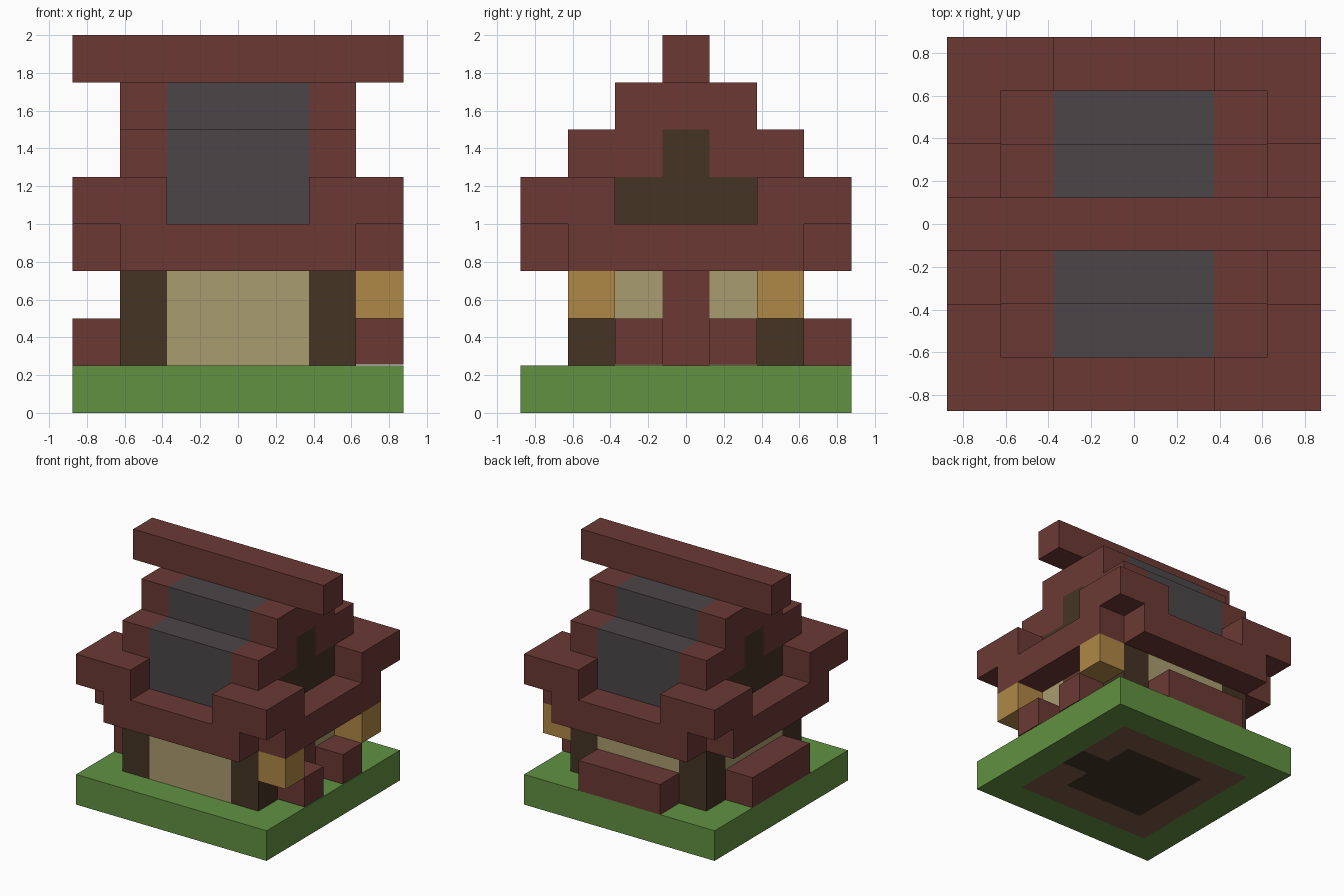
import bpy
import bmesh
from mathutils import Vector

CELL = 0.25  # every part sits on a cubic grid

cube = bpy.data.objects.get("Cube")
if cube:
    bpy.data.objects.remove(cube, do_unlink=True)


def material(name, r, g, b):
    """Flat material from 0-255 display values."""
    linear = [((c / 255 + 0.055) / 1.055) ** 2.4 for c in (r, g, b)] + [1]
    mat = bpy.data.materials.new(name)
    mat.use_nodes = True
    mat.diffuse_color = linear
    mat.node_tree.nodes["Principled BSDF"].inputs["Base Color"].default_value = linear
    return mat


RED = material("red brick", 107, 57, 52)
SLATE = material("slate grey", 75, 70, 73)
PLASTER = material("beige plaster", 170, 156, 112)
WOOD = material("dark wood", 69, 52, 36)
GOLD = material("golden lantern", 176, 136, 70)
GRASS = material("grass green", 98, 145, 66)
DIRT = material("dirt brown", 124, 91, 71)


def make_object(name, bm, *mats):
    mesh = bpy.data.meshes.new(name)
    bm.to_mesh(mesh)
    bm.free()
    for mat in mats:
        mesh.materials.append(mat)
    obj = bpy.data.objects.new(name, mesh)
    bpy.context.collection.objects.link(obj)
    return obj


def box(name, mat, x, y, z, mirror=""):
    """Box from (min, max) ranges in cells, mirrored over the named axes."""
    bm = bmesh.new()
    bmesh.ops.create_cube(bm, size=1)
    for v in bm.verts:
        v.co = Vector([(r[0] if c < 0 else r[1]) * CELL
                       for c, r in zip(v.co, (x, y, z))])
    obj = make_object(name, bm, mat)
    if mirror:
        mod = obj.modifiers.new("Mirror", "MIRROR")
        mod.use_axis = ["x" in mirror, "y" in mirror, False]
        mod.use_mirror_merge = False
    return obj


HALF, INNER, WALL, EDGE = 0.5, 1.5, 2.5, 3.5
CORE, BODY, FULL = (-INNER, INNER), (-WALL, WALL), (-EDGE, EDGE)
MID, POST, OUT, DOOR = (HALF, INNER), (INNER, WALL), (WALL, EDGE), (-HALF, HALF)

# Lawn slab with dirt and floor showing on the underside
bm = bmesh.new()
bmesh.ops.create_grid(bm, x_segments=7, y_segments=7, size=EDGE * CELL)
solid = bmesh.ops.extrude_face_region(bm, geom=bm.faces[:])
bmesh.ops.translate(bm, vec=(0, 0, CELL),
                    verts=[g for g in solid["geom"] if isinstance(g, bmesh.types.BMVert)])
bmesh.ops.recalc_face_normals(bm, faces=bm.faces)
for face in bm.faces:
    c = face.calc_center_median() / CELL
    if c.z < 0.1 and max(abs(c.x), abs(c.y)) < WALL:
        in_room = max(abs(c.x), abs(c.y)) < INNER
        in_doorway = c.x > 0 and abs(c.y) < HALF
        face.material_index = 2 if in_room or in_doorway else 1
make_object("lawn", bm, GRASS, DIRT, WOOD)

# House walls
STOREY = (1, 3)
box("corner_posts", WOOD, POST, POST, STOREY, "xy")
box("front_and_back_walls", PLASTER, CORE, POST, STOREY, "y")
box("left_end_wall", PLASTER, POST, MID, STOREY, "y")
box("right_end_wall", PLASTER, (-WALL, -INNER), CORE, STOREY)
box("door", RED, POST, DOOR, STOREY)

# Items around the walls
box("lanterns", GOLD, OUT, POST, (2, 3), "y")
box("door_planters", RED, OUT, MID, (1.025, 2), "y")
box("back_bench", RED, CORE, OUT, (1, 2))
box("side_bench", RED, (-EDGE, -WALL), CORE, (1, 2))

# Eaves
box("ceiling", RED, BODY, BODY, (3, 4))
box("long_eaves", RED, BODY, OUT, (3, 4), "y")
box("end_eaves", RED, OUT, BODY, (3, 4), "x")
box("upturned_corners", RED, (INNER, EDGE), OUT, (4, 5), "xy")
box("upturned_corner_ends", RED, OUT, POST, (4, 5), "xy")

# Stepped roof: brick ends, wooden gable panels and slate slopes
box("gable_brick_low", RED, POST, POST, (4, 5), "xy")
box("gable_brick_middle", RED, POST, (HALF, WALL), (5, 6), "xy")
box("gable_brick_high", RED, POST, CORE, (6, 7), "x")
box("gable_panel_low", WOOD, POST, CORE, (4, 5), "x")
box("gable_panel_high", WOOD, POST, DOOR, (5, 6), "x")
box("slate_low", SLATE, CORE, BODY, (4, 6))
box("slate_high", SLATE, CORE, CORE, (6, 7))
box("ridge_beam", RED, FULL, DOOR, (7, 8))
